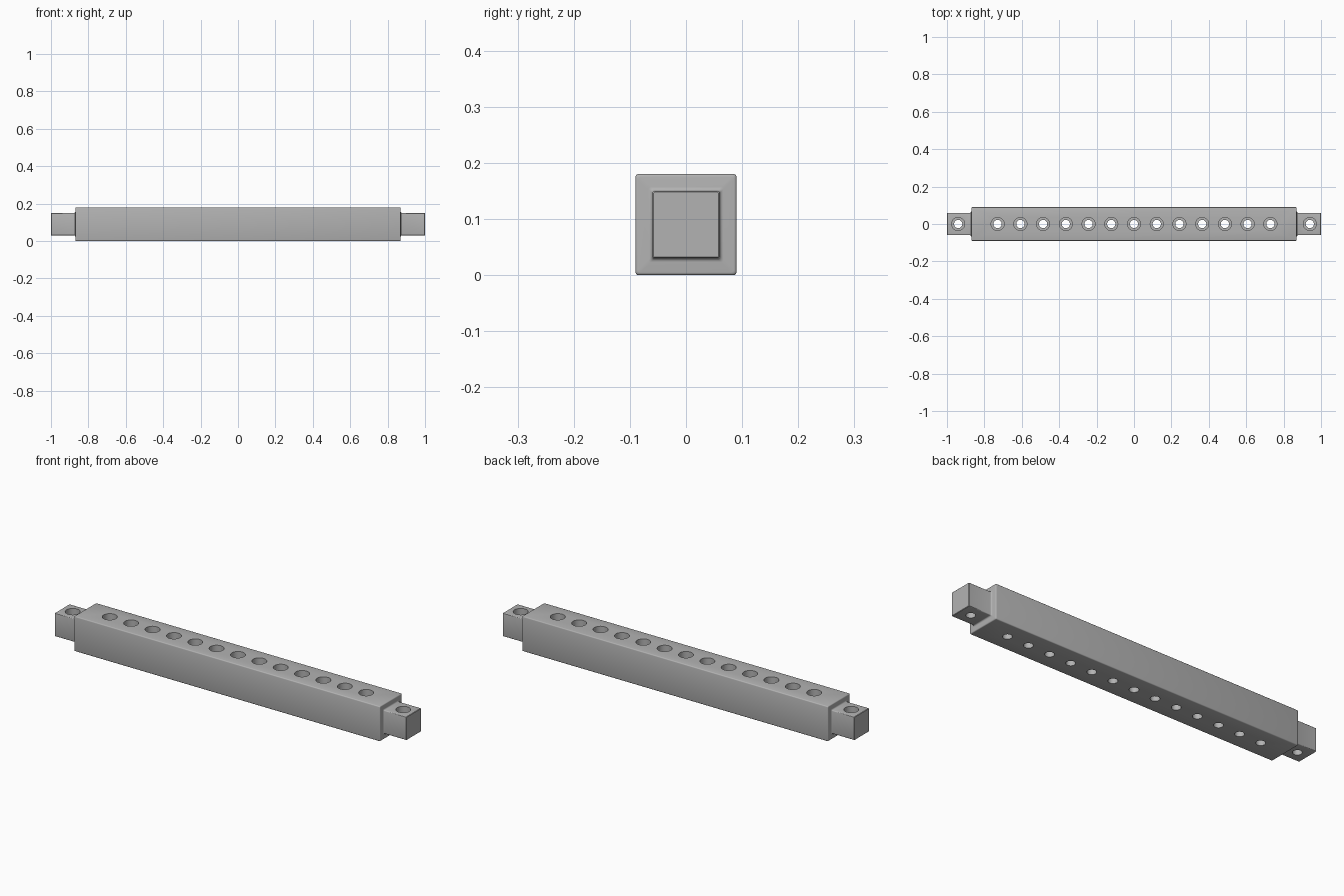
import bpy
import bmesh
from math import cos, sin, pi

if "Cube" in bpy.data.objects:
    bpy.data.objects.remove(bpy.data.objects["Cube"], do_unlink=True)

MID = 0.09             # height of the long axis
BAR, TENON = 0.09, 0.06  # half widths
SHOULDER = 0.87        # where the bar steps down to a tenon

grey = bpy.data.materials.new("plain grey")
grey.use_nodes = True
colour = (0.45, 0.45, 0.45, 1)
grey.diffuse_color = colour
grey.node_tree.nodes["Principled BSDF"].inputs["Base Color"].default_value = colour


def make_object(name, bm):
    bmesh.ops.recalc_face_normals(bm, faces=bm.faces)
    mesh = bpy.data.meshes.new(name)
    bm.to_mesh(mesh)
    bm.free()
    mesh.materials.append(grey)
    obj = bpy.data.objects.new(name, mesh)
    bpy.context.collection.objects.link(obj)
    return obj


def rounded_square(bm, x, half, radius, steps=3):
    ring = []
    for q, (sy, sz) in enumerate(((1, 1), (-1, 1), (-1, -1), (1, -1))):
        for i in range(steps + 1):
            a = (q + i / steps) * pi / 2
            ring.append(bm.verts.new((x, sy * (half - radius) + radius * cos(a),
                                      MID + sz * (half - radius) + radius * sin(a))))
    return ring


def bridge(bm, rings):
    for a, b in zip(rings, rings[1:]):
        n = len(a)
        for i in range(n):
            j = (i + 1) % n
            bm.faces.new((a[i], a[j], b[j], b[i]))
    bm.faces.new(rings[0])
    bm.faces.new(rings[-1])


# Bar and tenons: rounded squares lofted along x, with small edge rounds
# on the shoulders and a concave fillet at each tenon root
edge, fillet, tiny = 0.005, 0.007, 0.002
angles = [i * pi / 8 for i in range(5)]
half_profile = [(SHOULDER - edge + edge * sin(a), BAR - edge + edge * cos(a), edge)
                for a in angles]
half_profile += [(SHOULDER + fillet - fillet * cos(a), TENON + fillet - fillet * sin(a), 0.004)
                 for a in angles]
half_profile += [(1 - tiny, TENON, 0.004), (1, TENON - tiny, 0.003)]
profile = [(-x, h, r) for x, h, r in reversed(half_profile)] + half_profile
bm = bmesh.new()
bridge(bm, [rounded_square(bm, *p) for p in profile])
bar = make_object("drilled_bar", bm)

# Stepped hole cutters: wide counterbore above, narrow bore below
bm = bmesh.new()
WIDE, NARROW, SIDES = 0.035, 0.022, 32
hole_xs = [i * 0.1215 for i in range(-6, 7)] + [-0.94, 0.94]
for x in hole_xs:
    rings = []
    for r, z in ((NARROW, -0.05), (NARROW, MID), (WIDE, MID), (WIDE, 0.25)):
        rings.append([bm.verts.new((x + r * cos(2 * pi * k / SIDES),
                                    r * sin(2 * pi * k / SIDES), z))
                      for k in range(SIDES)])
    bridge(bm, rings)
cutter = make_object("hole_cutter", bm)
cutter.hide_render = True

# Drill the holes and remove the cutter
drill = bar.modifiers.new("holes", 'BOOLEAN')
drill.operation = 'DIFFERENCE'
drill.solver = 'EXACT'
drill.object = cutter
bpy.ops.object.select_all(action='DESELECT')
bar.select_set(True)
bpy.context.view_layer.objects.active = bar
bpy.ops.object.modifier_apply(modifier=drill.name)
bpy.data.objects.remove(cutter, do_unlink=True)

bpy.ops.object.shade_smooth_by_angle(angle=pi / 6)
